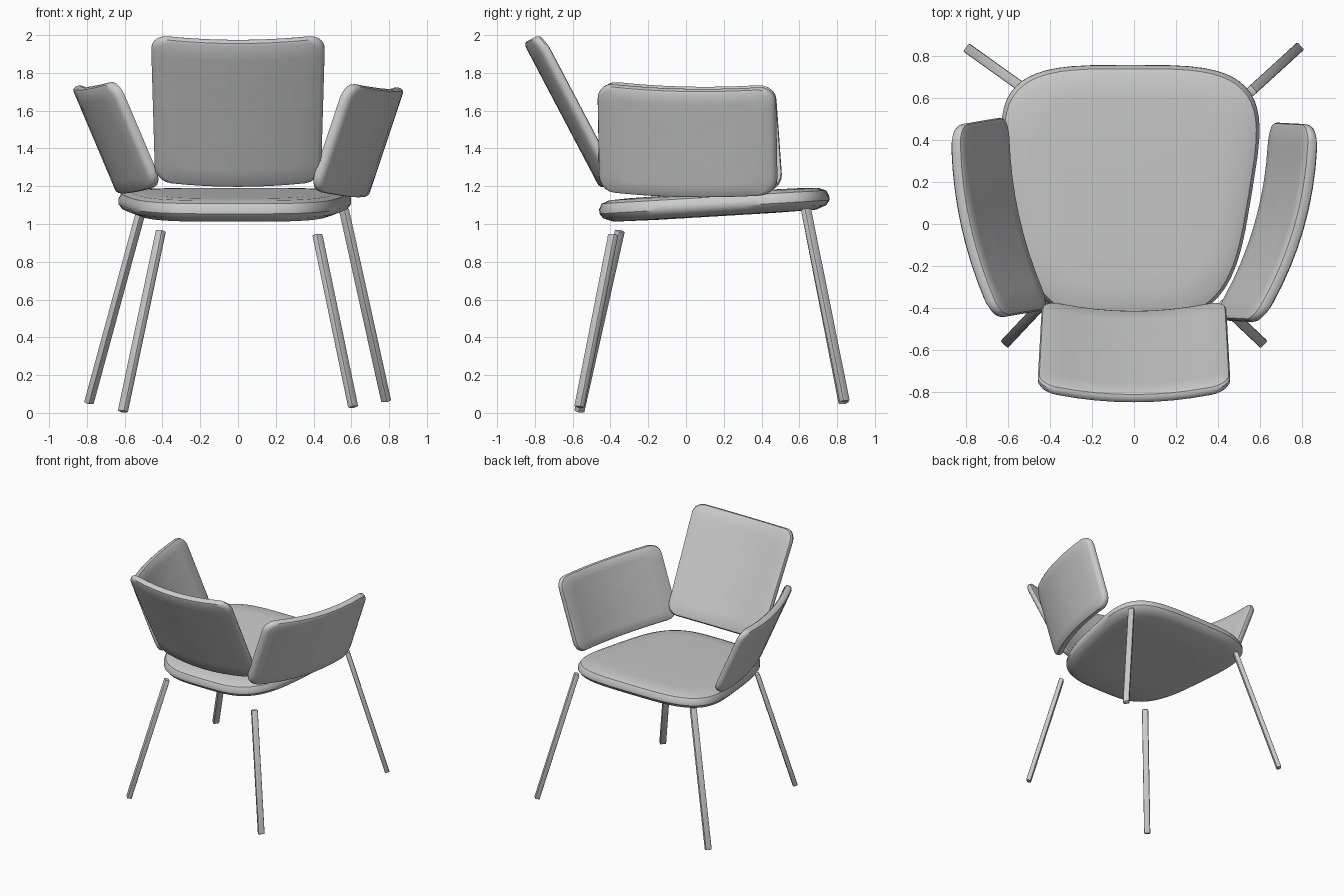
import bpy, bmesh, math
from mathutils import Vector, Matrix

if "Cube" in bpy.data.objects:
    bpy.data.objects.remove(bpy.data.objects["Cube"])


def finish(name, bm, angle):
    bmesh.ops.recalc_face_normals(bm, faces=bm.faces)
    me = bpy.data.meshes.new(name)
    bm.to_mesh(me)
    bm.free()
    ob = bpy.data.objects.new(name, me)
    bpy.context.collection.objects.link(ob)
    bpy.ops.object.select_all(action='DESELECT')
    ob.select_set(True)
    bpy.context.view_layer.objects.active = ob
    bpy.ops.object.shade_smooth_by_angle(angle=math.radians(angle))
    return ob


def loft(name, outline, layers, place):
    """Stack scaled copies of an outline; place(u, v, n) maps to world."""
    bm = bmesh.new()
    n = len(outline)
    rings = [[bm.verts.new(place(u * s, v * s, h)) for u, v in outline] for s, h in layers]
    for a, b in zip(rings, rings[1:]):
        for i in range(n):
            j = (i + 1) % n
            bm.faces.new((a[i], a[j], b[j], b[i]))
    for ring, (s, h) in ((rings[0], layers[0]), (rings[-1], layers[-1])):
        c = bm.verts.new(place(0, 0, h))
        for i in range(n):
            bm.faces.new((c, ring[i], ring[(i + 1) % n]))
    return finish(name, bm, 35)


def rounded_rect(w, h, r, side=8, corner=5):
    pts = []
    for k, (sx, sy) in enumerate(((1, 1), (-1, 1), (-1, -1), (1, -1))):
        cx, cy = sx * (w / 2 - r), sy * (h / 2 - r)
        for i in range(corner + 1):
            a = math.pi / 2 * (k + i / corner)
            pts.append((cx + r * math.cos(a), cy + r * math.sin(a)))
    out = []
    m = corner + 1
    for i, p in enumerate(pts):
        out.append(p)
        if i % m == corner:                      # subdivide straight sides
            q = pts[(i + 1) % len(pts)]
            out += [(p[0] + (q[0] - p[0]) * t / side, p[1] + (q[1] - p[1]) * t / side)
                    for t in range(1, side)]
    return out


def panel(name, centre, U, V, t, bow, r, taper=0.0):
    """Bowed slab; centre lies on the outer face, U x V points outward."""
    c, U, V = Vector(centre), Vector(U), Vector(V)
    w, h = U.length, V.length
    N = U.cross(V).normalized()

    def place(u, v, n):
        uu = u / w * (1 + taper * v / h)
        return c + U * uu + V * (v / h) + N * (n - bow * (2 * u / w) ** 2)

    layers = [(.25, 0), (.5, 0), (.75, 0), (.95, 0), (.985, -.12 * t), (1, -.35 * t),
              (1, -.65 * t), (.985, -.88 * t), (.95, -t), (.75, -t), (.5, -t), (.25, -t)]
    return loft(name, rounded_rect(w, h, r), layers, place)


# Seat: tapered superellipse cushion, tilted slightly
def seat_point(a, e=2 / 3.7):
    c, s = math.cos(a), math.sin(a)
    v = math.copysign(abs(s) ** e, s)
    return (math.copysign(abs(c) ** e, c) * (.58 + .1 * v), .61 * v)


tilt = Matrix.Rotation(math.radians(3.4), 3, 'X')
loft("seat", [seat_point(2 * math.pi * i / 64) for i in range(64)],
     [(.5, -.06), (.88, -.056), (.97, -.035), (1, -.01), (1, .015),
      (.975, .043), (.91, .058), (.75, .063), (.4, .065)],
     lambda u, v, n: Vector((-.017, .15, 1.10)) + tilt @ Vector((u, v, n)))

# Backrest
panel("backrest", (0, -.6575, 1.573), (.90, 0, 0), (0, -.405, .77), .055, .062, .085, .05)

# Armrests: slightly different lean on each side
panel("right_armrest", (.72, -.02, 1.42), (.27, .94, -.02), (.19, -.01, .568), .06, .075, .085)
panel("left_armrest", (-.715, .013, 1.433), (.2, -.92, .02), (-.235, -.04, .555), .06, .06, .085)


# Legs: splayed square rods with chamfered edges
def leg(name, top, bottom, a=.048, b=.036):
    top, bottom = Vector(top), Vector(bottom)
    Z = (top - bottom).normalized()
    X = Z.cross(Vector((0, 0, 1))).normalized()
    Y = Z.cross(X)
    rot = Matrix((X, Y, Z)).transposed().to_4x4()
    bm = bmesh.new()
    bmesh.ops.create_cube(bm, size=1)
    bmesh.ops.scale(bm, vec=(a, b, (top - bottom).length), verts=bm.verts)
    bmesh.ops.bevel(bm, geom=bm.edges[:], offset=.007, segments=2, profile=.5, affect='EDGES')
    bmesh.ops.transform(bm, matrix=Matrix.Translation((top + bottom) / 2) @ rot, verts=bm.verts)
    return finish(name, bm, 35)


for name, top, bottom in (
        ("left_front_leg", (-.51, .635, 1.08), (-.79, .835, .05)),
        ("right_front_leg", (.56, .635, 1.08), (.785, .84, .06)),
        ("left_rear_leg", (-.408, -.35, .965), (-.61, -.565, .006)),
        ("right_rear_leg", (.42, -.385, .945), (.61, -.565, .03))):
    leg(name, top, bottom)
